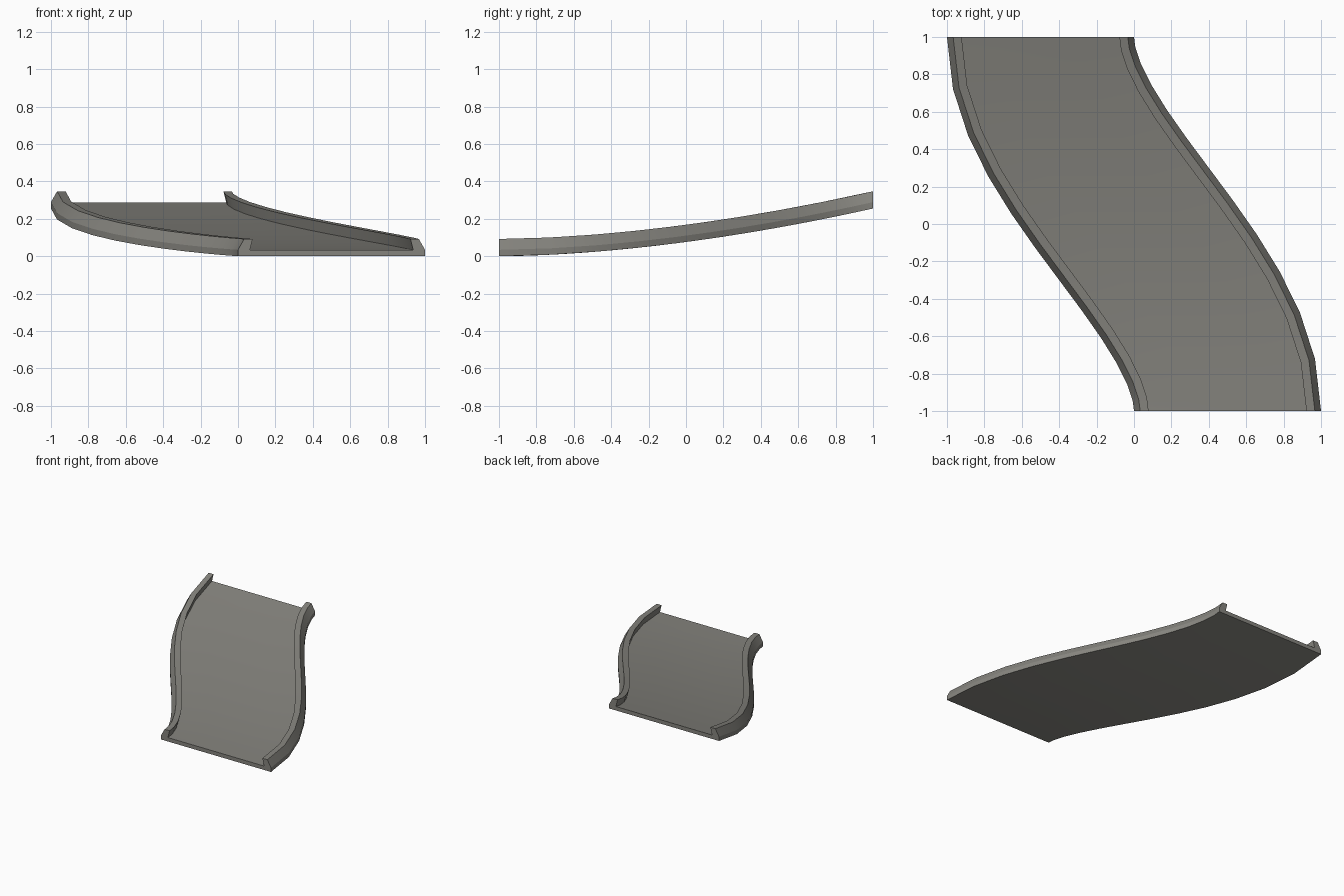
import bpy, bmesh, math

if "Cube" in bpy.data.objects:
    bpy.data.objects.remove(bpy.data.objects["Cube"])

SEGS = 12        # steps along the S-bend
RISE = 0.255     # climb from front to back

grey = bpy.data.materials.new("warm grey")
grey.diffuse_color = (0.235, 0.23, 0.208, 1)
grey.use_nodes = True
grey.node_tree.nodes["Principled BSDF"].inputs["Base Color"].default_value = grey.diffuse_color


def lift(y):
    """Height of the slope at a given depth."""
    s = min(max((y + 1) / 2, 0), 1)
    return RISE * s ** 1.75


def place(t, u, h):
    """Point at sideways offset u and height h above the slope, at step t."""
    x = 0.5 - (3 * t * t - 2 * t ** 3)
    y = -1 + 2 * t
    a = math.atan2(6 * t * (1 - t), 2)
    px, py = x + u * math.cos(a), y + u * math.sin(a)
    return px, py, h + lift(py)


# Cross-section: thin deck with an undercut, slanted rail on each side
rail = [(0.5, 0.0), (0.5, 0.034), (0.467, 0.092), (0.422, 0.092), (0.437, 0.032)]
mirrored = [(-u, h) for u, h in reversed(rail)]
inner = [(0.22, 0.032), (0, 0.032), (-0.22, 0.032)]
under = [(-0.25, 0.0), (0, 0.0), (0.25, 0.0)]
section = rail + inner + mirrored + under

# Sweep the section along the bend
bm = bmesh.new()
rings = [[bm.verts.new(place(i / SEGS, u, h)) for u, h in section]
         for i in range(SEGS + 1)]
n = len(section)
for a, b in zip(rings, rings[1:]):
    for j in range(n):
        k = (j + 1) % n
        bm.faces.new((a[j], a[k], b[k], b[j]))
bm.faces.new(rings[0])
bm.faces.new(rings[-1])
bmesh.ops.recalc_face_normals(bm, faces=bm.faces)

mesh = bpy.data.meshes.new("curved_ramp")
bm.to_mesh(mesh)
bm.free()
mesh.materials.append(grey)
ramp = bpy.data.objects.new("curved_ramp", mesh)
bpy.context.collection.objects.link(ramp)
bpy.context.view_layer.objects.active = ramp
ramp.select_set(True)
bpy.ops.object.shade_smooth_by_angle(angle=math.radians(25))
